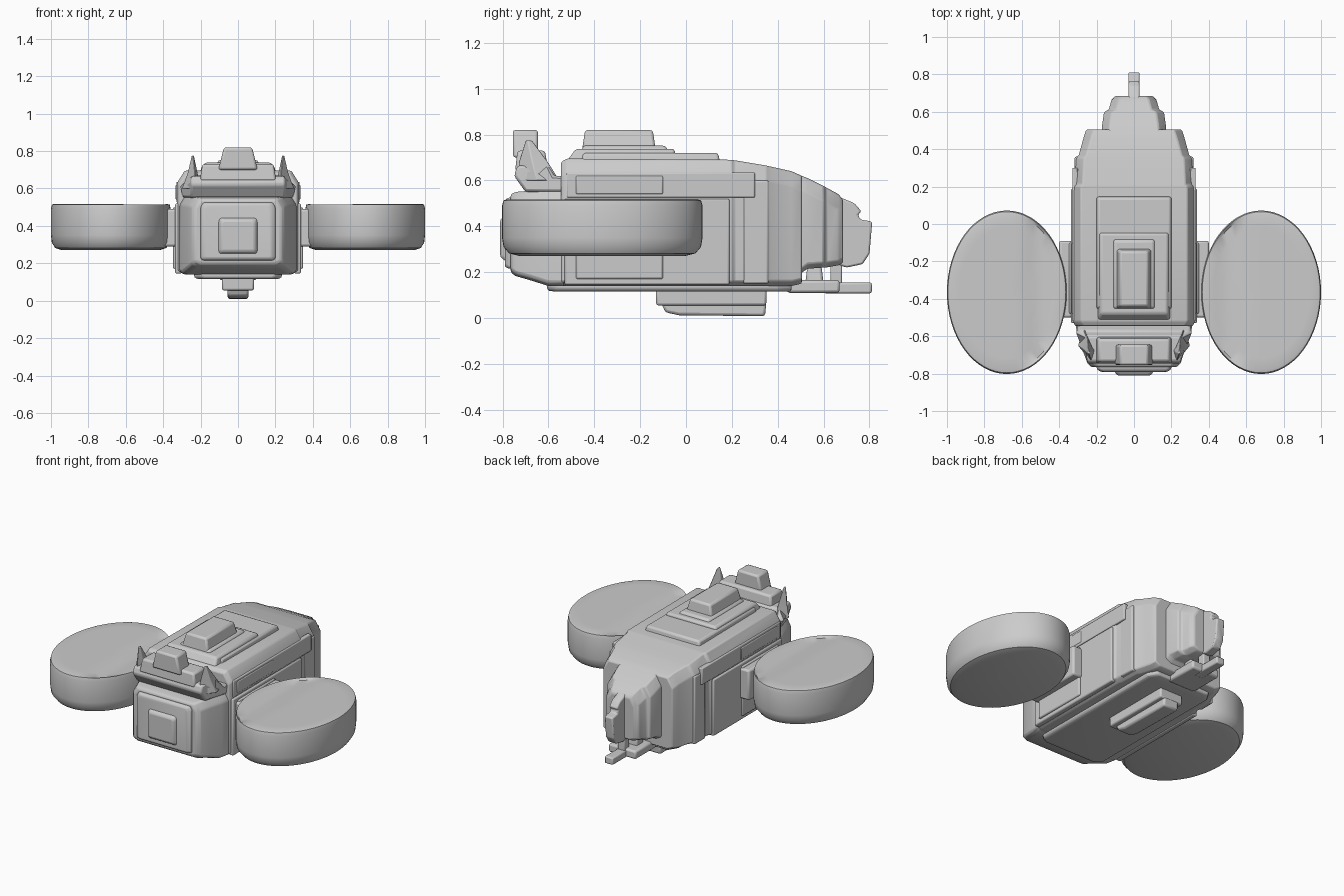
import bpy, bmesh, math

cube = bpy.data.objects.get("Cube")
if cube:
    bpy.data.objects.remove(cube, do_unlink=True)

grey = bpy.data.materials.new("hull_grey")
grey.use_nodes = True
COLOUR = (0.6, 0.6, 0.6, 1)
grey.diffuse_color = COLOUR
grey.node_tree.nodes["Principled BSDF"].inputs["Base Color"].default_value = COLOUR


def finish(name, bm, bevel=0.012):
    bmesh.ops.recalc_face_normals(bm, faces=bm.faces)
    mesh = bpy.data.meshes.new(name)
    bm.to_mesh(mesh)
    bm.free()
    mesh.materials.append(grey)
    obj = bpy.data.objects.new(name, mesh)
    bpy.context.collection.objects.link(obj)
    if bevel:
        mod = obj.modifiers.new("soft_edges", "BEVEL")
        mod.width, mod.segments, mod.limit_method = bevel, 2, "ANGLE"
        mod.angle_limit = math.radians(25)
    bpy.ops.object.select_all(action="DESELECT")
    obj.select_set(True)
    bpy.context.view_layer.objects.active = obj
    bpy.ops.object.shade_smooth_by_angle(angle=math.radians(35))
    return obj


def skin(name, rings, bevel=0.012):
    """Join closed rings of points and cap both ends."""
    bm = bmesh.new()
    loops = [[bm.verts.new(p) for p in ring] for ring in rings]
    n = len(loops[0])
    for a, b in zip(loops, loops[1:]):
        for i in range(n):
            j = (i + 1) % n
            bm.faces.new((a[i], a[j], b[j], b[i]))
    bm.faces.new(loops[0])
    bm.faces.new(loops[-1])
    return finish(name, bm, bevel)


def box(name, x, y, z, top=(0, 0, 0), bevel=0.012):
    """Box whose top is drawn in by (sides, front, back)."""
    s, f, b = top
    low = [(x[0], y[0], z[0]), (x[1], y[0], z[0]), (x[1], y[1], z[0]), (x[0], y[1], z[0])]
    high = [(x[0] + s, y[0] + f, z[1]), (x[1] - s, y[0] + f, z[1]),
            (x[1] - s, y[1] - b, z[1]), (x[0] + s, y[1] - b, z[1])]
    return skin(name, [low, high], bevel)


def mid(name, half, y, z, **kw):
    return box(name, (-half, half), y, z, **kw)


def loft(name, sections, cut=0.04, bevel=0.01):
    """Hull from (y, half width, bottom, top) with chamfered corners."""
    rings = []
    for y, w, lo, hi in sections:
        c = min(cut, w / 3)
        side = [(w - c, lo), (w, lo + c * 0.5), (w, hi - c * 1.6), (w - c, hi)]
        pts = side + [(-x, z) for x, z in reversed(side)]
        rings.append([(x, y, z) for x, z in pts])
    return skin(name, rings, bevel)


# Main hull and stepped stern
loft("main_hull", [(-0.545, 0.315, 0.14, 0.68), (-0.52, 0.325, 0.14, 0.695),
                   (0.2, 0.325, 0.14, 0.69), (0.21, 0.315, 0.14, 0.688),
                   (0.35, 0.31, 0.14, 0.665), (0.37, 0.295, 0.14, 0.66),
                   (0.46, 0.27, 0.14, 0.64), (0.505, 0.255, 0.15, 0.62)])
loft("stern_step", [(0.48, 0.175, 0.18, 0.63), (0.53, 0.17, 0.215, 0.61),
                    (0.6, 0.16, 0.22, 0.575), (0.61, 0.135, 0.22, 0.57),
                    (0.665, 0.12, 0.23, 0.54), (0.685, 0.1, 0.24, 0.515)])

# Front cab with layered face plates
loft("front_cab", [(-0.765, 0.23, 0.2, 0.54), (-0.74, 0.25, 0.18, 0.55),
                   (-0.68, 0.27, 0.165, 0.555), (-0.6, 0.3, 0.14, 0.56),
                   (-0.53, 0.315, 0.14, 0.56)], cut=0.03)
loft("face_plate", [(-0.79, 0.18, 0.225, 0.515), (-0.775, 0.2, 0.215, 0.525),
                    (-0.74, 0.2, 0.215, 0.525)], cut=0.015)
loft("face_boss", [(-0.81, 0.09, 0.265, 0.43), (-0.78, 0.11, 0.245, 0.45)], cut=0.01)

# Brow with raised middle, behind an overhanging lower edge
profile = [(-0.7, 0.55), (-0.75, 0.62), (-0.735, 0.665), (-0.6, 0.67), (-0.575, 0.62), (-0.53, 0.62), (-0.53, 0.55)]
skin("brow", [[(x * (1 if y > -0.6 else 0.84), y, z) for y, z in profile] for x in (-0.3, 0.3)])
mid("brow_step", 0.205, (-0.745, -0.6), (0.64, 0.73), top=(0.015, 0.01, 0.015))
mid("brow_crest", 0.105, (-0.755, -0.645), (0.7, 0.82), top=(0.03, 0, 0))
for name, s in (("left_horn", 1), ("right_horn", -1)):
    skin(name, [[(s * x, y, 0.6) for x, y in ((0.2, -0.66), (0.23, -0.735), (0.3, -0.65), (0.27, -0.55))],
                [(s * x, y, 0.68) for x, y in ((0.215, -0.68), (0.23, -0.73), (0.27, -0.67), (0.25, -0.6))],
                [(s * x, y, 0.775) for x, y in ((0.235, -0.69), (0.24, -0.7), (0.248, -0.69), (0.243, -0.67))]],
         bevel=0.004)

# Roof plates and roof housing
mid("roof_plate_long", 0.205, (-0.46, 0.15), (0.67, 0.72), top=(0.01, 0.01, 0.01))
mid("roof_plate_front", 0.2, (-0.53, -0.04), (0.67, 0.738), top=(0.02, 0.05, 0.01))
mid("roof_housing_base", 0.125, (-0.46, -0.06), (0.7, 0.752), top=(0.02, 0.01, 0.03))
mid("roof_housing", 0.1, (-0.455, -0.13), (0.72, 0.82), top=(0.025, 0.015, 0.015))

# Side panels, wheel mounts, and wheels
for side, s in (("left", 1), ("right", -1)):
    def span(a, b):
        return tuple(sorted((s * a, s * b)))
    box(side + "_upper_panel", span(0.3, 0.334), (-0.48, -0.1), (0.54, 0.62), bevel=0.006)
    box(side + "_upper_rail", span(0.3, 0.33), (-0.52, 0.3), (0.525, 0.635), bevel=0.006)
    box(side + "_lower_panel", span(0.3, 0.347), (-0.48, -0.1), (0.17, 0.5), bevel=0.008)
    box(side + "_side_plate", span(0.3, 0.336), (-0.53, 0.19), (0.145, 0.52), bevel=0.008)
    box(side + "_stern_plate", span(0.27, 0.317), (0.25, 0.36), (0.15, 0.6), bevel=0.008)
    box(side + "_wheel_mount", span(0.3, 0.4), (-0.5, -0.09), (0.29, 0.49))

    # Oval wheel lying flat, with a shallow trough across its upper face
    def oval(scale, z, trough=0):
        ring = []
        for i in range(64):
            a = math.tau * i / 64
            x = 0.68 + 0.32 * scale * math.cos(a)
            y = -0.365 + 0.437 * scale * math.sin(a)
            dip = trough * math.exp(-((x - 0.5) / 0.07) ** 2)
            ring.append((s * x, y, z - dip))
        return ring
    rings = [oval(0.05, 0.27), oval(0.82, 0.27), oval(0.93, 0.282), oval(0.985, 0.31),
             oval(1, 0.35), oval(1, 0.49), oval(0.985, 0.513)]
    rings += [oval(k, 0.517, 0.018) for k in (0.95, 0.8, 0.65, 0.5, 0.35, 0.2, 0.05)]
    skin(side + "_wheel", rings, bevel=0)

# Belly plate and stepped keel
loft("belly_plate", [(-0.605, 0.2, 0.12, 0.18), (-0.57, 0.235, 0.115, 0.2),
                     (0.4, 0.235, 0.115, 0.2), (0.46, 0.2, 0.115, 0.2)], cut=0.02)
mid("keel_upper", 0.085, (-0.13, 0.35), (0.055, 0.13), bevel=0.01)
keel = [(-0.11, 0.07), (-0.09, 0.025), (-0.03, 0.012), (0.345, 0.008), (0.35, 0.07)]
skin("keel_lower", [[(x, y, z) for y, z in keel] for x in (-0.055, 0.055)])

# Tail fin and trailing boom
fin = [(0.64, 0.24), (0.7, 0.22), (0.77, 0.235), (0.8, 0.28), (0.812, 0.42),
       (0.76, 0.43), (0.75, 0.45), (0.765, 0.465), (0.735, 0.5), (0.64, 0.54)]
skin("tail_fin", [[(x, y, z) for y, z in fin] for x in (-0.03, 0.03)], bevel=0.008)
mid("boom_base", 0.1, (0.44, 0.67), (0.11, 0.165))
mid("boom", 0.03, (0.6, 0.81), (0.108, 0.155), bevel=0.008)
mid("boom_bracket", 0.06, (0.52, 0.6), (0.15, 0.23), top=(0.01, 0.01, 0.01))
mid("boom_post", 0.025, (0.63, 0.68), (0.14, 0.25), bevel=0.006)
